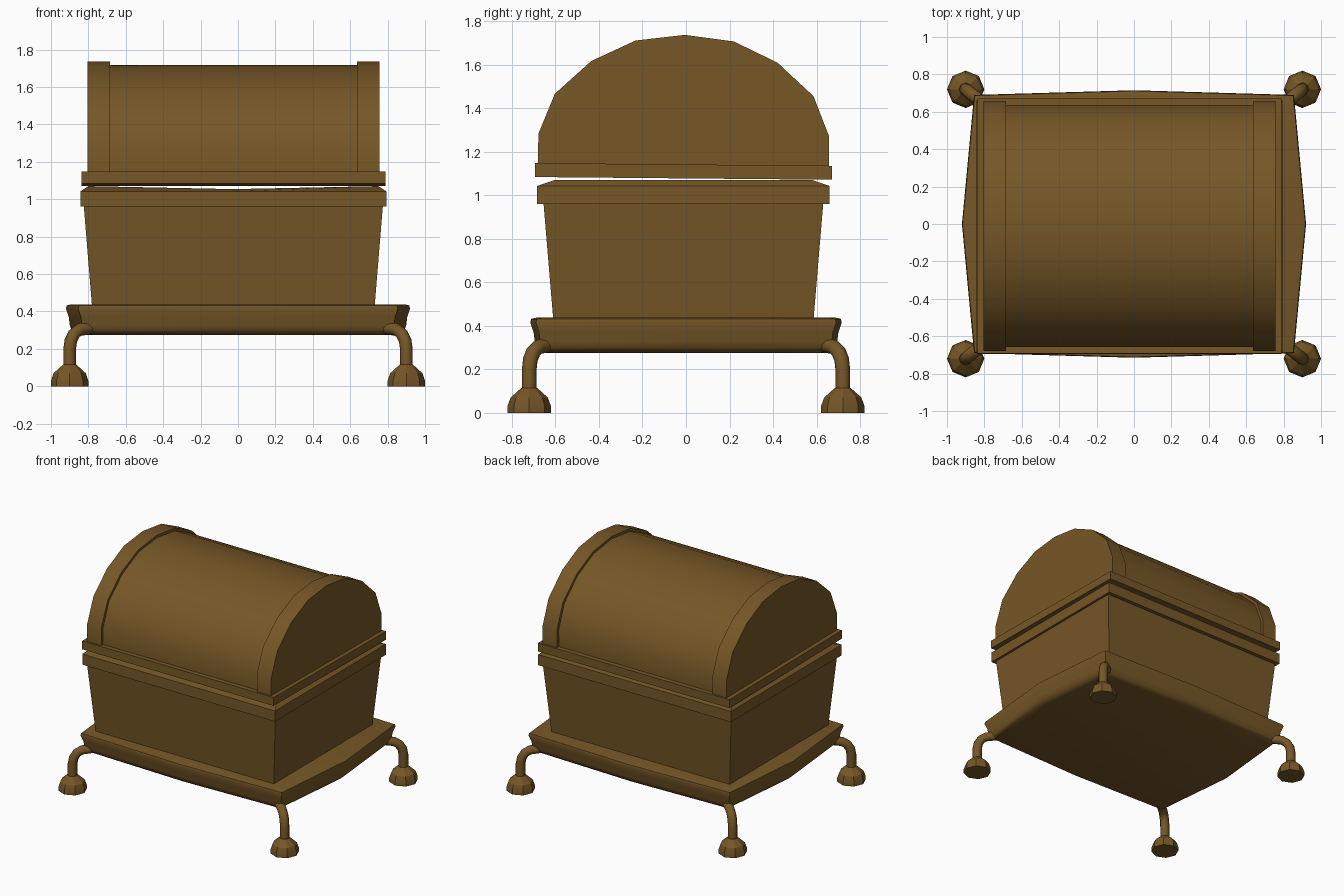
import bpy
from math import sin, cos, pi, radians
from mathutils import Matrix, Vector

if "Cube" in bpy.data.objects:
    bpy.data.objects.remove(bpy.data.objects["Cube"])

CX, CY = -0.025, -0.012  # chest sits slightly off the tray centre

wood = bpy.data.materials.new("aged_brass")
wood.diffuse_color = (0.18, 0.095, 0.02, 1)
wood.use_nodes = True
wood.node_tree.nodes["Principled BSDF"].inputs["Base Color"].default_value = wood.diffuse_color


def loft(name, rings, angle=30):
    """Closed solid through a list of equally long vertex rings."""
    n = len(rings[0])
    verts = [tuple(p) for r in rings for p in r]
    faces = [list(range(n))[::-1], list(range((len(rings) - 1) * n, len(rings) * n))]
    for k in range(len(rings) - 1):
        for i in range(n):
            j = (i + 1) % n
            faces.append((k * n + i, k * n + j, (k + 1) * n + j, (k + 1) * n + i))
    me = bpy.data.meshes.new(name)
    me.from_pydata(verts, [], faces)
    me.materials.append(wood)
    ob = bpy.data.objects.new(name, me)
    bpy.context.collection.objects.link(ob)
    bpy.ops.object.select_all(action='DESELECT')
    ob.select_set(True)
    bpy.context.view_layer.objects.active = ob
    bpy.ops.object.mode_set(mode='EDIT')
    bpy.ops.mesh.select_all(action='SELECT')
    bpy.ops.mesh.normals_make_consistent(inside=False)
    bpy.ops.object.mode_set(mode='OBJECT')
    bpy.ops.object.shade_smooth_by_angle(angle=radians(angle))
    return ob


def rect(hx, hy, z, dip=0.0):
    """Rectangle with a middle point on front and back that can sag."""
    return [(CX + sx * hx, CY + sy * hy, z - (dip if sx == 0 else 0))
            for sx, sy in ((-1, -1), (0, -1), (1, -1), (1, 1), (0, 1), (-1, 1))]


# bowed tray with a moulded edge
def tray_ring(inset, z):
    c, s = 0.855 - inset, 0.69 - inset
    mx, my = 0.92 - inset, 0.715 - inset
    return [(-c, -s, z), (0, -my, z), (c, -s, z), (mx, 0, z),
            (c, s, z), (0, my, z), (-c, s, z), (-mx, 0, z)]


loft("tray", [tray_ring(i, z) for i, z in (
    (0.075, 0.275), (0.05, 0.282), (0.03, 0.30), (0.02, 0.33), (0.015, 0.37),
    (0.0, 0.415), (0.004, 0.432), (0.03, 0.438))], 40)

# tapered chest body and its rim
loft("chest_body", [rect(0.755, 0.597, 0.42), rect(0.80, 0.643, 0.97)])
loft("chest_rim", [rect(0.818, 0.672, 0.96), rect(0.818, 0.672, 1.042),
                   rect(0.775, 0.59, 1.07, 0.016)], 15)

# lid parts, tilted slightly together
tilt = (Matrix.Translation((0, CY, 1.08)) @ Matrix.Rotation(-0.009, 4, 'X')
        @ Matrix.Translation((0, -CY, -1.08)))
half_arch = [(0.668, 1.13), (0.668, 1.275), (0.594, 1.46), (0.428, 1.612), (0.226, 1.708)]
arch = half_arch + [(0, 1.736)] + [(-y, z) for y, z in reversed(half_arch)]


def lid_barrel(name, x0, x1, scale=1.0):
    ring = [(CY + y * scale, 1.13 + (z - 1.13) * scale) for y, z in arch]
    ob = loft(name, [[(x, y, z) for y, z in ring] for x in (x0, x1)], 40)
    ob.data.transform(tilt)


lid_barrel("lid_barrel", -0.69, 0.64, 0.968)
lid_barrel("lid_left_band", -0.805, -0.685)
lid_barrel("lid_right_band", 0.635, 0.757)
slab = loft("lid_frame", [rect(0.813, 0.682, 1.077), rect(0.813, 0.682, 1.141)])
slab.data.transform(tilt)

# curved legs on faceted feet
foot_profile = [(0.10, 0), (0.10, 0.03), (0.086, 0.07), (0.055, 0.098), (0.036, 0.115)]
path = [(0.0, 0.08), (0.0, 0.20), (0.008, 0.245), (0.03, 0.28), (0.065, 0.302), (0.14, 0.312)]
for sx, xn in ((-1, "left"), (1, "right")):
    for sy, yn in ((-1, "front"), (1, "back")):
        fx, fy = 0.9 * sx, 0.72 * sy
        loft(f"{yn}_{xn}_foot", [
            [(fx + r * cos(i * pi / 4), fy + r * sin(i * pi / 4), z) for i in range(8)]
            for r, z in foot_profile], 25)
        inward = Vector((-sx * 0.78, -sy * 0.62, 0)).normalized()
        side = Vector((-inward.y, inward.x, 0))
        pts = [Vector((fx, fy, z)) + inward * d for d, z in path]
        rings = []
        for k, p in enumerate(pts):
            t = (pts[min(k + 1, len(pts) - 1)] - pts[max(k - 1, 0)]).normalized()
            up = t.cross(side)
            rings.append([p + 0.034 * (side * cos(i * pi / 4) + up * sin(i * pi / 4))
                          for i in range(8)])
        loft(f"{yn}_{xn}_leg", rings, 50)
